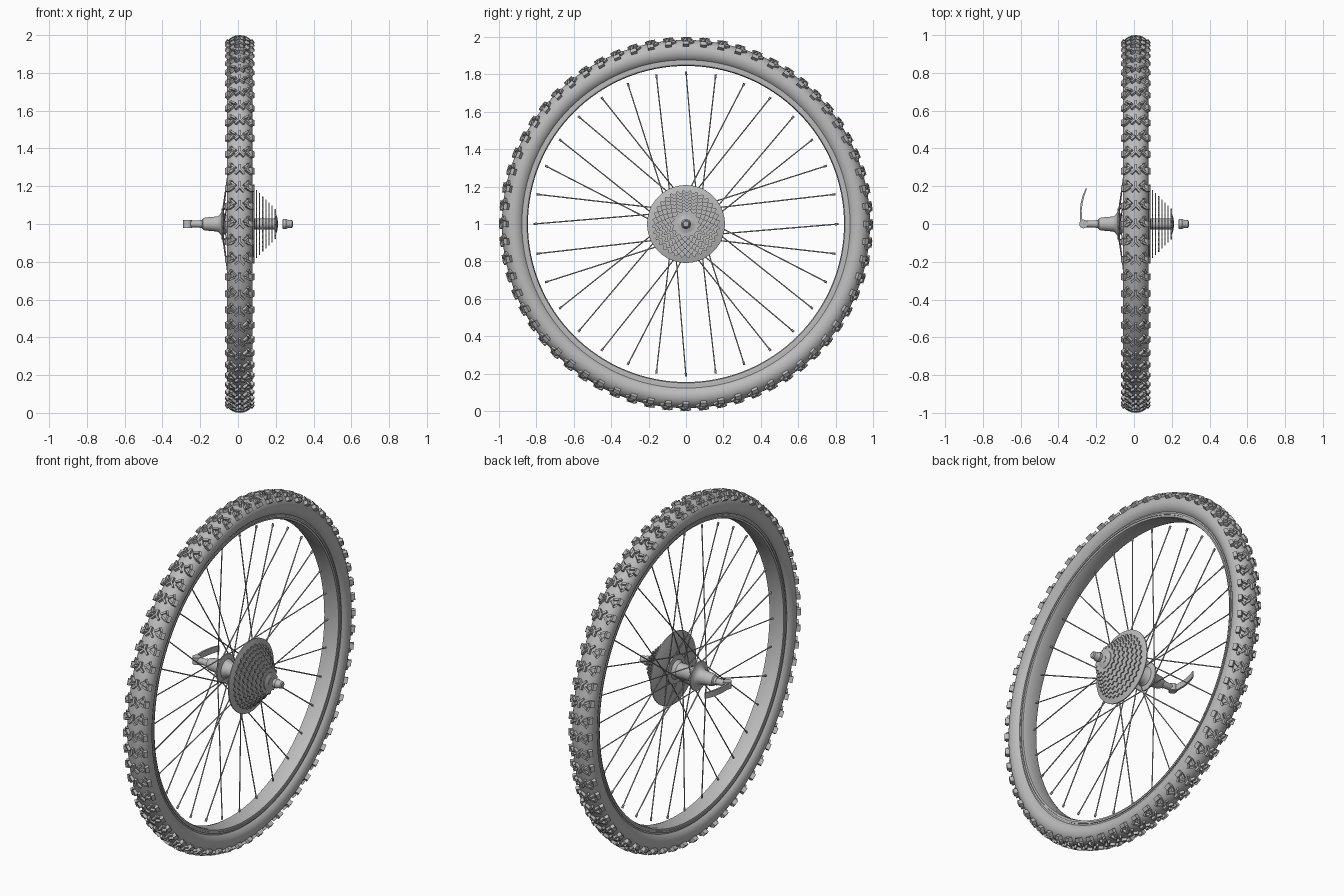
import bpy, bmesh, math
from mathutils import Matrix, Vector

if "Cube" in bpy.data.objects:
    bpy.data.objects.remove(bpy.data.objects["Cube"], do_unlink=True)

GREY = (0.5, 0.5, 0.5, 1)
mat = bpy.data.materials.new("plain grey")
mat.use_nodes = True
mat.diffuse_color = GREY
mat.node_tree.nodes["Principled BSDF"].inputs["Base Color"].default_value = GREY

AXLE_Z = 1.0
MID = 0.009            # wheel plane
TAU = math.tau


def finish(name, bm, smooth=True):
    bmesh.ops.recalc_face_normals(bm, faces=bm.faces)
    mesh = bpy.data.meshes.new(name)
    bm.to_mesh(mesh)
    bm.free()
    obj = bpy.data.objects.new(name, mesh)
    obj.location.z = AXLE_Z
    mesh.materials.append(mat)
    bpy.context.collection.objects.link(obj)
    if smooth:
        bpy.ops.object.select_all(action='DESELECT')
        obj.select_set(True)
        bpy.context.view_layer.objects.active = obj
        bpy.ops.object.shade_smooth_by_angle(angle=math.radians(35))
    return obj


def lathe(name, profile, steps=32, closed=False):
    """Spin (x, radius) points about the x axis; open profiles get end caps."""
    bm = bmesh.new()
    rings = []
    for i in range(steps):
        t = TAU * i / steps
        rings.append([bm.verts.new((x, r * math.sin(t), r * math.cos(t))) for x, r in profile])
    n = len(profile)
    for i in range(steps):
        a, b = rings[i], rings[(i + 1) % steps]
        for j in range(n if closed else n - 1):
            k = (j + 1) % n
            bm.faces.new((a[j], a[k], b[k], b[j]))
    if not closed:
        bm.faces.new([r[0] for r in rings])
        bm.faces.new([r[-1] for r in rings])
    return finish(name, bm)


def prism(bm, outline, axis, low, high):
    """Extrude a 2D outline along x or z."""
    def put(p, h):
        return (h, p[0], p[1]) if axis == 'x' else (p[0], p[1], h)
    lo = [bm.verts.new(put(p, low)) for p in outline]
    hi = [bm.verts.new(put(p, high)) for p in outline]
    bm.faces.new(lo)
    bm.faces.new(hi)
    for i in range(len(outline)):
        j = (i + 1) % len(outline)
        bm.faces.new((lo[i], lo[j], hi[j], hi[i]))


def rod(bm, a, b, radius, sides=6):
    a, b = Vector(a), Vector(b)
    d = b - a
    m = Matrix.Translation((a + b) / 2) @ d.to_track_quat('Z', 'Y').to_matrix().to_4x4()
    bmesh.ops.create_cone(bm, cap_ends=True, segments=sides, radius1=radius,
                          radius2=radius, depth=d.length, matrix=m)


# Tyre carcass with rounded cross-section
R0, WIDE, TALL = 0.922, 0.068, 0.062
section = []
for i in range(25):
    p = math.radians(-146 + 292 * i / 24)
    section.append((MID + WIDE * math.sin(p), R0 + TALL * math.cos(p)))
lathe("tyre", section, 128, closed=True)

# Rim: box section with side flanges and a shallow well
half = [(0.046, 0.89), (0.048, 0.862), (0.046, 0.85), (0.03, 0.845)]
rim = [(MID + x, r) for x, r in half] + [(MID - x, r) for x, r in reversed(half)]
lathe("rim", rim, 128, closed=True)
for side in (-1, 1):
    bead = [(MID + side * (0.045 + a), r) for a, r in
            ((0, 0.86), (0.007, 0.86), (0.007, 0.87), (0, 0.87))]
    lathe("rim_lip", bead, 128, closed=True)

# Tread blocks: (angle across, shift along, yaw, length, width, height)
centre = [(0, 0.012, 0, 0.034, 0.013, 0.016)]
mirrored = [(10, -0.012, 45, 0.028, 0.011, 0.015),
            (25, 0.020, -50, 0.030, 0.011, 0.015),
            (33, -0.004, 60, 0.026, 0.012, 0.015),
            (54, 0.0, 0, 0.034, 0.022, 0.021),
            (41, 0.030, 30, 0.024, 0.011, 0.013)]
blocks = centre + [(s * p, v, s * w, l, b, h) for p, v, w, l, b, h in mirrored for s in (-1, 1)]
PITCHES = 64
bm = bmesh.new()
for i in range(PITCHES):
    for p, v, yaw, length, width, height in blocks:
        t = TAU * i / PITCHES + v / 0.97
        phi = math.radians(p)
        spin = Matrix.Rotation(-t, 4, 'X')
        spot = Matrix.Translation((MID + WIDE * math.sin(phi), 0, R0 + TALL * math.cos(phi)))
        tilt = Matrix.Rotation(phi, 4, 'Y') @ Matrix.Rotation(math.radians(yaw), 4, 'Z')
        size = Matrix.Diagonal((width, length, height * 2, 1))
        bmesh.ops.create_cube(bm, size=1, matrix=spin @ spot @ tilt @ size)
finish("tread_blocks", bm, smooth=False)

# Spokes and nipples: alternate flanges, leaning in pairs
spokes, nipples = bmesh.new(), bmesh.new()


def polar(x, r, t):
    return Vector((x, r * math.sin(t), r * math.cos(t)))


for k in range(32):
    t = TAU * k / 32
    lean = math.radians(60) * (1 if k % 4 < 2 else -1)
    flange_x = -0.082 if k % 2 else 0.066
    inner, outer = polar(flange_x, 0.075, t + lean), polar(MID, 0.815, t)
    rod(spokes, inner, outer, 0.0033)
    rod(nipples, outer - (outer - inner).normalized() * 0.018, outer, 0.006)
finish("spokes", spokes)
finish("spoke_nipples", nipples)

# Hub shell with two flanges, stepped axle end on the lever side
lathe("hub", [(-0.205, 0.022), (-0.19, 0.022), (-0.185, 0.03), (-0.175, 0.034), (-0.11, 0.04),
              (-0.098, 0.048), (-0.088, 0.062), (-0.086, 0.082), (-0.077, 0.082), (-0.072, 0.055),
              (-0.05, 0.042), (0.04, 0.042), (0.058, 0.055), (0.061, 0.082), (0.071, 0.082),
              (0.074, 0.05), (0.09, 0.028), (0.2, 0.028)])
lathe("axle", [(-0.26, 0.017), (-0.2, 0.019), (0.2, 0.019), (0.212, 0.019)], 20)
lathe("spoke_guard", [(0.078, 0.205), (0.08, 0.208), (0.086, 0.208), (0.088, 0.205)], 64)

# Cassette: toothed sprockets shrinking outward
for i in range(7):
    teeth = 32 - 3 * i
    radius = 0.18 - 0.0165 * i
    outline = []
    for j in range(teeth):
        for f, dr in ((0, -0.012), (0.3, -0.012), (0.52, 0), (0.75, 0)):
            t = TAU * (j + f) / teeth
            outline.append(((radius + dr) * math.sin(t), (radius + dr) * math.cos(t)))
    bm = bmesh.new()
    x = 0.098 + 0.0165 * i
    prism(bm, outline, 'x', x - 0.003, x + 0.003)
    finish("sprocket", bm, smooth=False)
lathe("lock_ring", [(0.197, 0.05), (0.204, 0.05), (0.206, 0.036), (0.21, 0.03)], 24)

# Skewer nut
lathe("skewer_nut", [(0.235, 0.019), (0.238, 0.026), (0.255, 0.027), (0.262, 0.022),
                     (0.285, 0.02), (0.29, 0.014)], 16)

# Quick-release lever: pivot barrel and thin curved handle
bm = bmesh.new()
rod(bm, (-0.267, 0, -0.02), (-0.267, 0, 0.02), 0.023, 20)
finish("lever_pivot", bm)
spine = [(-0.276, 0.0, 0.010), (-0.281, 0.03, 0.006), (-0.282, 0.07, 0.005),
         (-0.277, 0.11, 0.005), (-0.267, 0.15, 0.005), (-0.253, 0.187, 0.003)]
outline = [(x - w, y) for x, y, w in spine] + [(x + w, y) for x, y, w in reversed(spine)]
bm = bmesh.new()
prism(bm, outline, 'z', -0.017, 0.017)
finish("lever_handle", bm)
